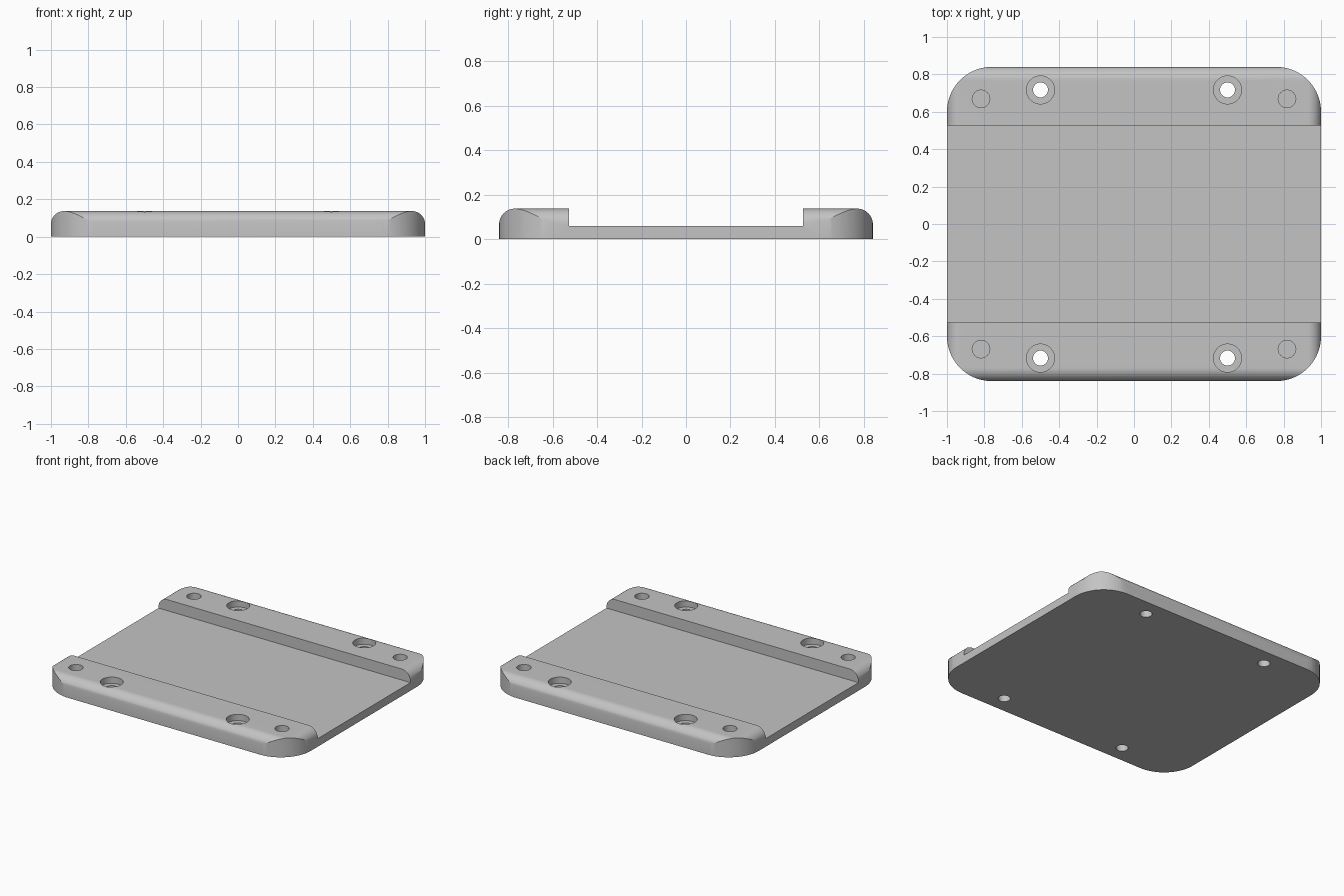
import bpy
import bmesh
from math import cos, sin, pi, radians
from mathutils import Matrix, Vector

if "Cube" in bpy.data.objects:
    bpy.data.objects.remove(bpy.data.objects["Cube"], do_unlink=True)

HALF_X, HALF_Y, HEIGHT = 1.0, 0.84, 0.137
CORNER, FILLET = 0.24, 0.07
CHANNEL_Y, FLOOR_Z = 0.527, 0.058

grey = bpy.data.materials.new("plain grey")
grey.use_nodes = True
grey.diffuse_color = (0.55, 0.55, 0.55, 1)
grey.node_tree.nodes["Principled BSDF"].inputs["Base Color"].default_value = grey.diffuse_color


def arc(cx, cy, r, start, end, steps):
    angles = [radians(start + (end - start) * i / steps) for i in range(steps + 1)]
    return [(cx + r * cos(a), cy + r * sin(a)) for a in angles]


def prism(name, points, place, vector):
    """Extrude a closed 2D outline, placed in 3D, along a vector."""
    bm = bmesh.new()
    face = bm.faces.new([bm.verts.new(place(a, b)) for a, b in points])
    grown = bmesh.ops.extrude_face_region(bm, geom=[face])["geom"]
    moved = [v for v in grown if isinstance(v, bmesh.types.BMVert)]
    bmesh.ops.translate(bm, verts=moved, vec=Vector(vector))
    bmesh.ops.recalc_face_normals(bm, faces=bm.faces)
    mesh = bpy.data.meshes.new(name)
    bm.to_mesh(mesh)
    bm.free()
    mesh.materials.append(grey)
    obj = bpy.data.objects.new(name, mesh)
    bpy.context.collection.objects.link(obj)
    return obj


def combine(target, tool, operation):
    """Apply a boolean and discard the tool."""
    bpy.context.view_layer.objects.active = target
    mod = target.modifiers.new("shape", 'BOOLEAN')
    mod.operation, mod.solver, mod.object = operation, 'EXACT', tool
    bpy.ops.object.modifier_apply(modifier=mod.name)
    bpy.data.objects.remove(tool, do_unlink=True)


def drill(x, y, r, bottom, top):
    tool = prism("drill", arc(x, y, r, 0, 360, 40)[:-1],
                 lambda a, b: (a, b, bottom), (0, 0, top - bottom))
    combine(plate, tool, 'DIFFERENCE')


def dome_profile(half):
    """Cross-section with rounded upper edges, oversized below them."""
    right = arc(half - FILLET, HEIGHT - FILLET, FILLET, 0, 90, 14)
    right[0] = (half + 0.001, HEIGHT - FILLET)
    right = [(half + 0.1, -0.1), (half + 0.1, HEIGHT - FILLET)] + right
    return right + [(-a, b) for a, b in reversed(right)]


# Plate with rounded corners in plan
cx, cy = HALF_X - CORNER, HALF_Y - CORNER
outline = []
for sx, sy, start in ((1, 1, 0), (-1, 1, 90), (-1, -1, 180), (1, -1, 270)):
    outline += arc(sx * cx, sy * cy, CORNER, start, start + 90, 20)
plate = prism("mounting_plate", outline, lambda a, b: (a, b, 0), (0, 0, HEIGHT))

# Rounded upper edges on all four sides
combine(plate, prism("side_rounding", dome_profile(HALF_X),
                     lambda a, b: (a, -1.2, b), (0, 2.4, 0)), 'INTERSECT')
combine(plate, prism("end_rounding", dome_profile(HALF_Y),
                     lambda a, b: (-1.2, a, b), (2.4, 0, 0)), 'INTERSECT')

# Wide channel across the middle
c = CHANNEL_Y
combine(plate, prism("channel", [(-1.2, -c), (1.2, -c), (1.2, c), (-1.2, c)],
                     lambda a, b: (a, b, FLOOR_Z), (0, 0, 0.2)), 'DIFFERENCE')

# Counterbored screw holes and blind corner holes
for sx in (-1, 1):
    for sy in (-1, 1):
        drill(sx * 0.5, sy * 0.717, 0.075, HEIGHT - 0.045, 0.2)
        drill(sx * 0.5, sy * 0.717, 0.04, -0.1, 0.2)
        drill(sx * 0.818, sy * 0.669, 0.047, HEIGHT - 0.08, 0.2)

bpy.ops.object.select_all(action='DESELECT')
plate.select_set(True)
bpy.context.view_layer.objects.active = plate
bpy.ops.object.shade_smooth_by_angle(angle=radians(25))
